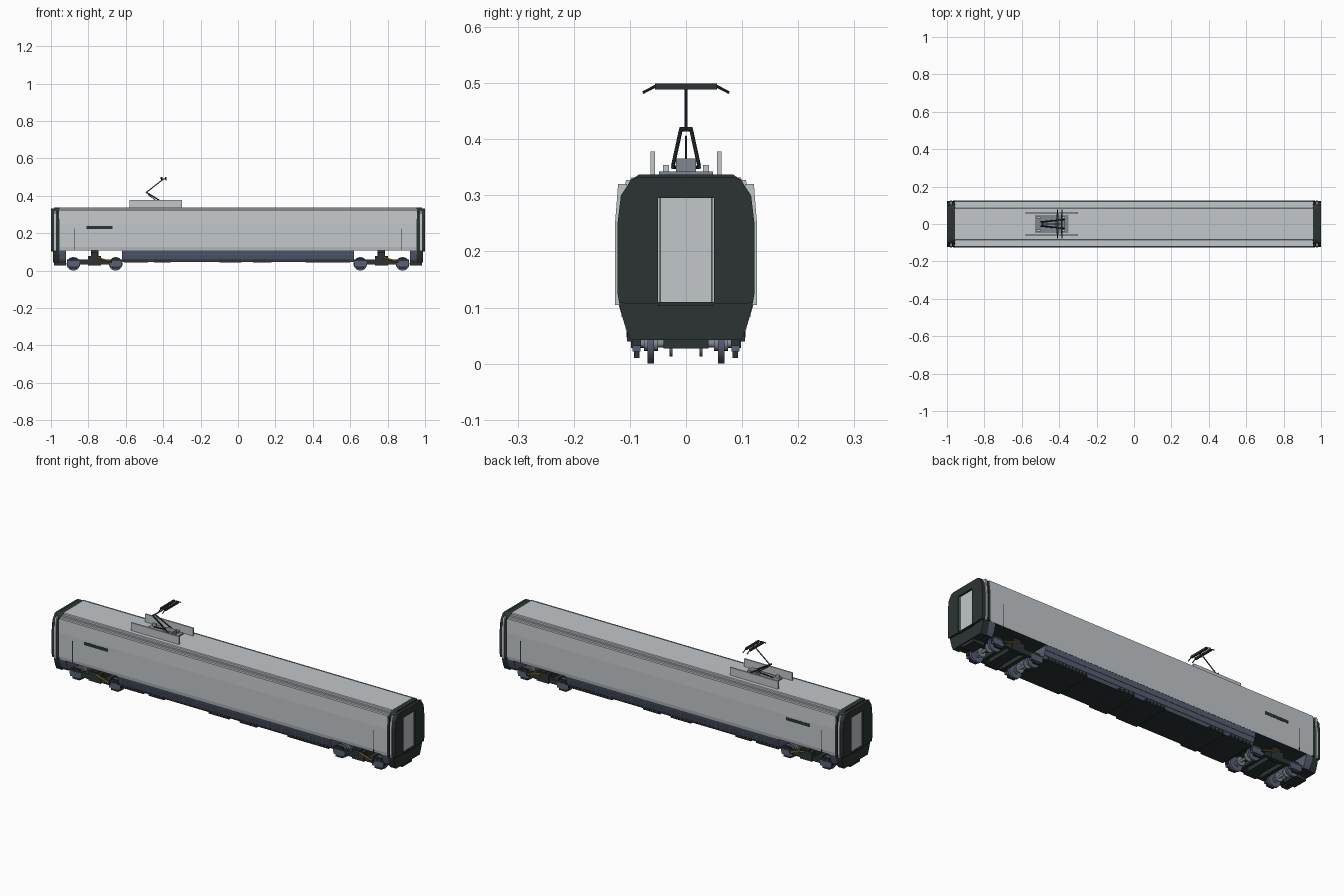
import bpy, bmesh, math
from mathutils import Vector

if "Cube" in bpy.data.objects:
    bpy.data.objects.remove(bpy.data.objects["Cube"])


def material(name, rgb):
    m = bpy.data.materials.new(name)
    m.use_nodes = True
    m.diffuse_color = (*rgb, 1)
    m.node_tree.nodes["Principled BSDF"].inputs["Base Color"].default_value = (*rgb, 1)
    return m


LIGHT = material("light grey", (0.54, 0.57, 0.59))
DARK = material("charcoal", (0.025, 0.034, 0.033))
SLATE = material("slate blue", (0.10, 0.12, 0.18))
MID = material("mid grey", (0.22, 0.24, 0.28))
YELLOW = material("amber", (0.45, 0.25, 0.015))


def finish(name, bm, *mats):
    bmesh.ops.recalc_face_normals(bm, faces=bm.faces)
    if len(mats) > 1:  # second material goes on downward faces
        for f in bm.faces:
            f.material_index = int(f.normal.z < -0.9)
    me = bpy.data.meshes.new(name)
    bm.to_mesh(me)
    bm.free()
    for m in mats:
        me.materials.append(m)
    ob = bpy.data.objects.new(name, me)
    bpy.context.collection.objects.link(ob)
    return ob


def prism(name, pts, x0, x1, *mats, symmetric=True):
    """Extrude a (y, z) outline along x; symmetric outlines give the +y half."""
    if symmetric:
        pts = pts + [(-y, z) for y, z in reversed(pts)]
    bm = bmesh.new()
    f = bm.faces.new([bm.verts.new((x0, y, z)) for y, z in pts])
    r = bmesh.ops.extrude_face_region(bm, geom=[f])
    verts = [v for v in r["geom"] if isinstance(v, bmesh.types.BMVert)]
    bmesh.ops.translate(bm, verts=verts, vec=(x1 - x0, 0, 0))
    return finish(name, bm, *mats)


def box(name, xs, ys, zs, *mats):
    xs = sorted(xs)
    return prism(name, [(ys[0], zs[0]), (ys[1], zs[0]), (ys[1], zs[1]), (ys[0], zs[1])],
                 xs[0], xs[1], *mats, symmetric=False)


def rod(name, a, b, r, mat, sides=8):
    a, b = Vector(a), Vector(b)
    bm = bmesh.new()
    bmesh.ops.create_cone(bm, cap_ends=True, segments=sides, radius1=r, radius2=r, depth=(b - a).length)
    bmesh.ops.rotate(bm, verts=bm.verts, matrix=(b - a).to_track_quat("Z", "Y").to_matrix())
    bmesh.ops.translate(bm, verts=bm.verts, vec=(a + b) / 2)
    ob = finish(name, bm, mat)
    if sides > 8:
        bpy.ops.object.select_all(action="DESELECT")
        ob.select_set(True)
        bpy.context.view_layer.objects.active = ob
        bpy.ops.object.shade_smooth_by_angle(angle=math.radians(35))
    return ob


# Main shell with stepped roof shoulders
shell = [(0.122, 0.108), (0.125, 0.125), (0.125, 0.25), (0.121, 0.32), (0.108, 0.32),
         (0.107, 0.327), (0.099, 0.327), (0.098, 0.332), (0.086, 0.332), (0.084, 0.337)]
prism("body_shell", shell, -0.957, 0.957, LIGHT, DARK)

# Skirts: long middle one, and a short one at each end
skirt = [(0.096, 0.047), (0.106, 0.062), (0.114, 0.085), (0.121, 0.108)]
prism("middle_skirt", skirt, -0.62, 0.62, SLATE, DARK)
for i, z in enumerate((0.062, 0.085)):
    for s in (-1, 1):
        y = (0.106, 0.114)[i]
        box("skirt_rib", (-0.62, 0.62), (s * (y - 0.005), s * (y + 0.0015)), (z - 0.001, z + 0.001), SLATE)
for x0, x1 in ((-0.61, -0.48), (-0.45, -0.36), (-0.10, 0.02), (0.08, 0.18), (0.36, 0.60)):
    box("underfloor_box", (x0, x1), (-0.102, 0.102), (0.043, 0.056), DARK)
    n = int((x1 - x0) / 0.02)
    for k in range(n):
        x = x0 + (k + 0.5) * (x1 - x0) / n
        for s in (-1, 1):
            box("vent_fin", (x - 0.003, x + 0.003), (s * 0.095, s * 0.106), (0.047, 0.062), DARK)

cap = [(0.119, 0.108), (0.122, 0.125), (0.122, 0.25), (0.116, 0.30), (0.106, 0.315),
       (0.098, 0.328), (0.084, 0.337)]
lower_cap = [(0.098, 0.042), (0.107, 0.062), (0.114, 0.085), (0.119, 0.108)]

for e in (-1, 1):
    # End cap core and lower apron
    prism("end_skirt", skirt, e * 0.92, e * 0.957, SLATE, DARK)
    prism("end_cap", cap, e * 0.955, e * 0.985, DARK)
    prism("end_apron", lower_cap, e * 0.955, e * 0.99, DARK)
    # Frame around the gangway door
    for s in (-1, 1):
        side = [(0.05, 0.106)] + cap[:-1] + [(0.084, 0.332), (0.05, 0.332)]
        prism("end_frame_side", [(s * y, z) for y, z in side], e * 0.985, e * 1.0, DARK, symmetric=False)
        box("door_edge", (e * 0.985, e * 0.995), (s * 0.045, s * 0.047), (0.11, 0.295), MID)
        # Pale strip and dark edge beside the end cap
        box("corner_strip", (e * 0.973, e * 0.983), (s * 0.116, s * 0.1265), (0.105, 0.25), LIGHT)
        prism("corner_strip_top", [(s * 0.11, 0.25), (s * 0.1265, 0.25), (s * 0.121, 0.32), (s * 0.105, 0.32)],
              e * 0.973, e * 0.983, LIGHT, symmetric=False)
        box("body_edge", (e * 0.955, e * 0.968), (s * 0.116, s * 0.1255), (0.108, 0.25), DARK)
        prism("body_edge_top", [(s * 0.11, 0.25), (s * 0.1255, 0.25), (s * 0.1205, 0.315), (s * 0.108, 0.315)],
              e * 0.955, e * 0.968, DARK, symmetric=False)
        # Side door seam and grab rail
        box("door_seam", (e * 0.874, e * 0.878), (s * 0.124, s * 0.1258), (0.11, 0.225), DARK)
    box("end_frame_header", (e * 0.985, e * 1.0), (-0.05, 0.05), (0.295, 0.332), DARK)
    box("end_frame_sill", (e * 0.985, e * 1.0), (-0.05, 0.05), (0.103, 0.11), DARK)
    box("gangway_door", (e * 0.98, e * 0.99), (-0.05, 0.05), (0.11, 0.295), LIGHT)
    # Coupler
    box("coupler", (e * 0.92, e * 0.985), (-0.04, 0.04), (0.027, 0.045), DARK)

    # Bogie
    c = e * 0.767
    for s in (-1, 1):
        box("bogie_side_frame", (c - 0.148, c + 0.148), (s * 0.080, s * 0.094), (0.032, 0.058), DARK)
        box("bogie_centre_block", (c - 0.035, c + 0.035), (s * 0.075, s * 0.098), (0.028, 0.078), DARK)
        box("air_spring", (c - 0.018, c + 0.018), (s * 0.068, s * 0.094), (0.075, 0.096), DARK)
        rod("yaw_damper", (c + 0.01, s * 0.101, 0.07), (c + 0.085, s * 0.101, 0.048), 0.0045, YELLOW)
        box("damper_bracket", (c + 0.075, c + 0.092), (s * 0.09, s * 0.105), (0.04, 0.052), DARK)
        for w in (-0.113, 0.113):
            x = c + w
            rod("wheel", (x, s * 0.057, 0.036), (x, s * 0.069, 0.036), 0.036, SLATE, 28)
            rod("wheel_hub", (x, s * 0.05, 0.036), (x, s * 0.075, 0.036), 0.013, MID, 16)
            rod("brake_disc", (x, s * 0.024, 0.036), (x, s * 0.029, 0.036), 0.023, MID, 20)
            box("axle_box", (x - 0.02, x + 0.02), (s * 0.083, s * 0.093), (0.01, 0.066), DARK)
            box("spring_cap", (x - 0.032, x + 0.032), (s * 0.081, s * 0.095), (0.022, 0.05), SLATE)
    for w in (-0.113, 0.113):
        rod("axle", (c + w, -0.085, 0.036), (c + w, 0.085, 0.036), 0.007, MID, 12)
        box("bogie_end_beam", (c + w * 0.55 - 0.01, c + w * 0.55 + 0.01), (-0.085, 0.085), (0.034, 0.056), DARK)
    box("bogie_bolster", (c - 0.03, c + 0.03), (-0.09, 0.09), (0.034, 0.07), DARK)
    box("bogie_pivot", (c - 0.02, c + 0.02), (-0.025, 0.025), (0.06, 0.11), DARK)

# Dark display panel on each side
for s in (-1, 1):
    box("side_panel", (-0.81, -0.67), (s * 0.122, s * 0.1262), (0.223, 0.239), DARK)

# Roof screens and the collector base
for s in (-1, 1):
    box("roof_screen", (-0.58, -0.30), (s * 0.055, s * 0.063), (0.335, 0.378), LIGHT)
    for x in (-0.51, -0.38):
        box("insulator", (x - 0.01, x + 0.01), (s * 0.03, s * 0.041), (0.342, 0.354), LIGHT)
box("collector_base", (-0.53, -0.35), (-0.048, 0.048), (0.336, 0.343), MID)
box("collector_drive", (-0.42, -0.37), (-0.018, 0.018), (0.343, 0.366), MID)

# Folding collector arms
knee = (-0.49, 0, 0.418)
for s in (-1, 1):
    rod("lower_arm", (-0.385, s * 0.023, 0.354), (-0.49, s * 0.009, 0.418), 0.0035, DARK)
    rod("frame_rail", (-0.50, s * 0.012, 0.35), (-0.37, s * 0.024, 0.35), 0.003, DARK)
rod("control_rod", (-0.41, 0, 0.354), (-0.48, 0, 0.405), 0.002, DARK)
rod("knee_joint", (-0.49, -0.012, 0.418), (-0.49, 0.012, 0.418), 0.004, DARK)
rod("upper_arm", knee, (-0.398, 0, 0.49), 0.003, SLATE)
rod("head_link", (-0.412, 0, 0.49), (-0.384, 0, 0.49), 0.003, DARK)

# Contact strips with drooping horns
for x in (-0.41, -0.386):
    box("contact_strip", (x - 0.005, x + 0.005), (-0.055, 0.055), (0.489, 0.499), DARK)
    for s in (-1, 1):
        rod("contact_horn", (x, s * 0.052, 0.496), (x, s * 0.077, 0.483), 0.0025, DARK)
